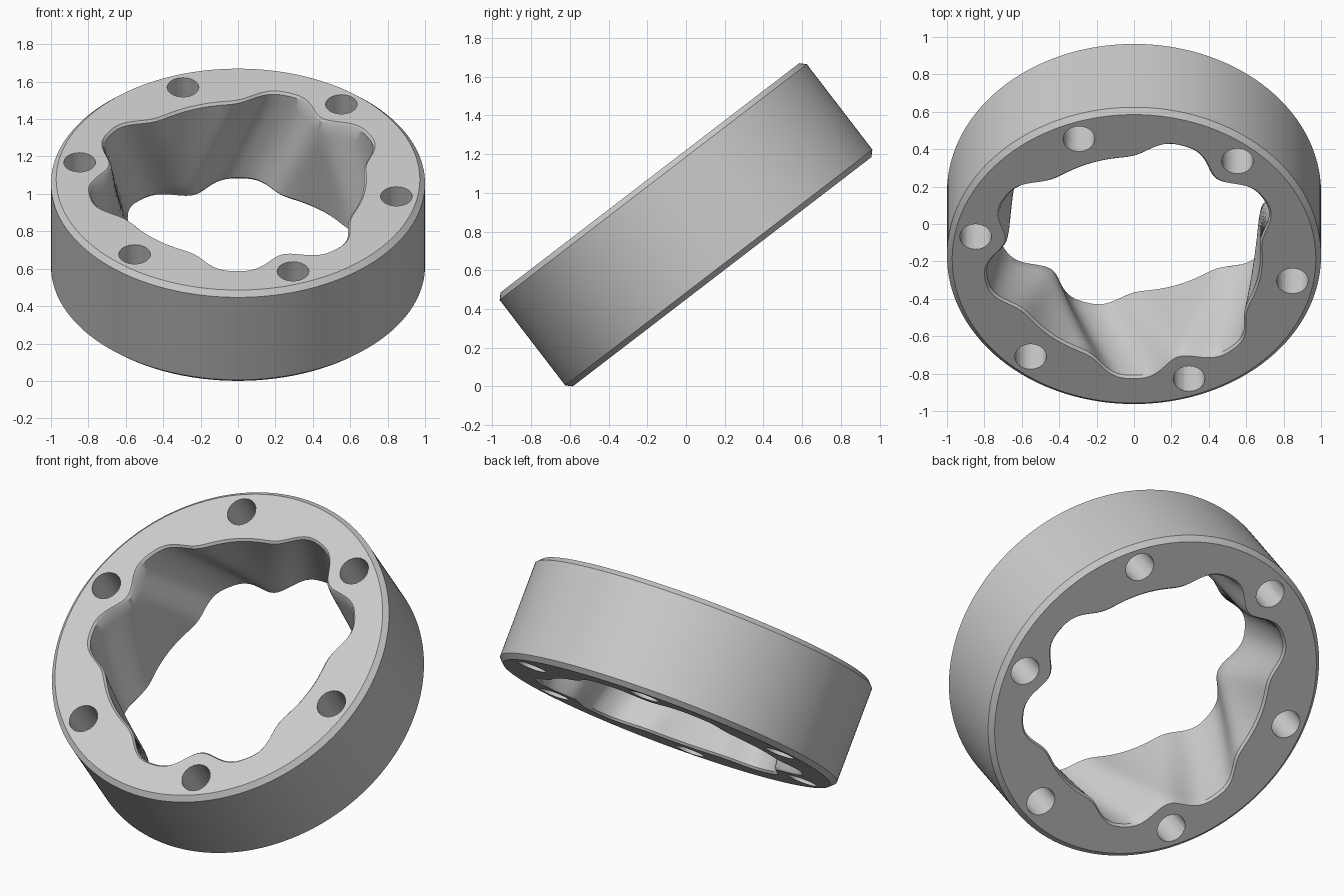
import bpy, bmesh, math
from mathutils import Matrix

if "Cube" in bpy.data.objects:
    bpy.data.objects.remove(bpy.data.objects["Cube"])

TILT = math.radians(37.5)
HALF, CHAMFER, N = 0.306, 0.028, 216
CENTRE_Z = 0.835


def bore_radius(deg, t):
    """Six-lobed bore; t = +1 on the upper face, -1 on the lower face.
    Neighbouring lobes lean in opposite directions."""
    r = 0.675
    for k in range(6):
        lean = -9.5 if k % 2 == 0 else 9.5
        centre = 80 + 60 * k + lean * t
        d = abs((deg - centre + 180) % 360 - 180)
        r += 0.12 * math.exp(-(d / 14.5) ** 3)
    return min(r, 0.8)


def cross_section(deg):
    """Closed (radius, height) loop of the ring at one angle."""
    pts = [(1.0, -HALF + CHAMFER), (1.0, HALF - CHAMFER),
           (1.0 - CHAMFER, HALF), (bore_radius(deg, 1) + 0.012, HALF)]
    levels = 9
    for i in range(levels):
        t = 1 - 2 * i / (levels - 1)
        pts.append((bore_radius(deg, t), t * (HALF - 0.014)))
    pts += [(bore_radius(deg, -1) + 0.012, -HALF), (1.0 - CHAMFER, -HALF)]
    return pts


def make_object(name, bm):
    bmesh.ops.recalc_face_normals(bm, faces=bm.faces[:])
    mesh = bpy.data.meshes.new(name)
    bm.to_mesh(mesh)
    bm.free()
    ob = bpy.data.objects.new(name, mesh)
    bpy.context.collection.objects.link(ob)
    return ob


# ring body with lobed bore
bm = bmesh.new()
loops = []
for i in range(N):
    deg = 360 * i / N
    a = math.radians(deg)
    loops.append([bm.verts.new((r * math.cos(a), r * math.sin(a), z))
                  for r, z in cross_section(deg)])
for i in range(N):
    p, q = loops[i], loops[(i + 1) % N]
    for j in range(len(p)):
        k = (j + 1) % len(p)
        bm.faces.new((p[j], q[j], q[k], p[k]))
ring = make_object("ring_body", bm)

# six bolt holes
bm = bmesh.new()
for k in range(6):
    a = math.radians(50 + 60 * k)
    bmesh.ops.create_cone(bm, cap_ends=True, segments=20, radius1=0.085, radius2=0.085, depth=1.0,
                          matrix=Matrix.Translation((0.86 * math.cos(a), 0.86 * math.sin(a), 0)))
cutter = make_object("bolt_hole_cutter", bm)
cutter.hide_render = True

mod = ring.modifiers.new("bolt_holes", 'BOOLEAN')
mod.operation = 'DIFFERENCE'
mod.solver = 'EXACT'
mod.object = cutter
bpy.context.view_layer.objects.active = ring
ring.select_set(True)
cutter.select_set(False)
bpy.ops.object.modifier_apply(modifier=mod.name)
bpy.data.objects.remove(cutter)

# tilt the ring and stand it on the ground
ring.data.transform(Matrix.Translation((0, 0, CENTRE_Z)) @ Matrix.Rotation(TILT, 4, 'X'))

# single grey colour
grey = bpy.data.materials.new("light_grey")
grey.diffuse_color = (0.6, 0.6, 0.6, 1)
grey.use_nodes = True
grey.node_tree.nodes["Principled BSDF"].inputs["Base Color"].default_value = grey.diffuse_color
ring.data.materials.clear()
ring.data.materials.append(grey)
bpy.ops.object.shade_smooth_by_angle(angle=math.radians(30))
